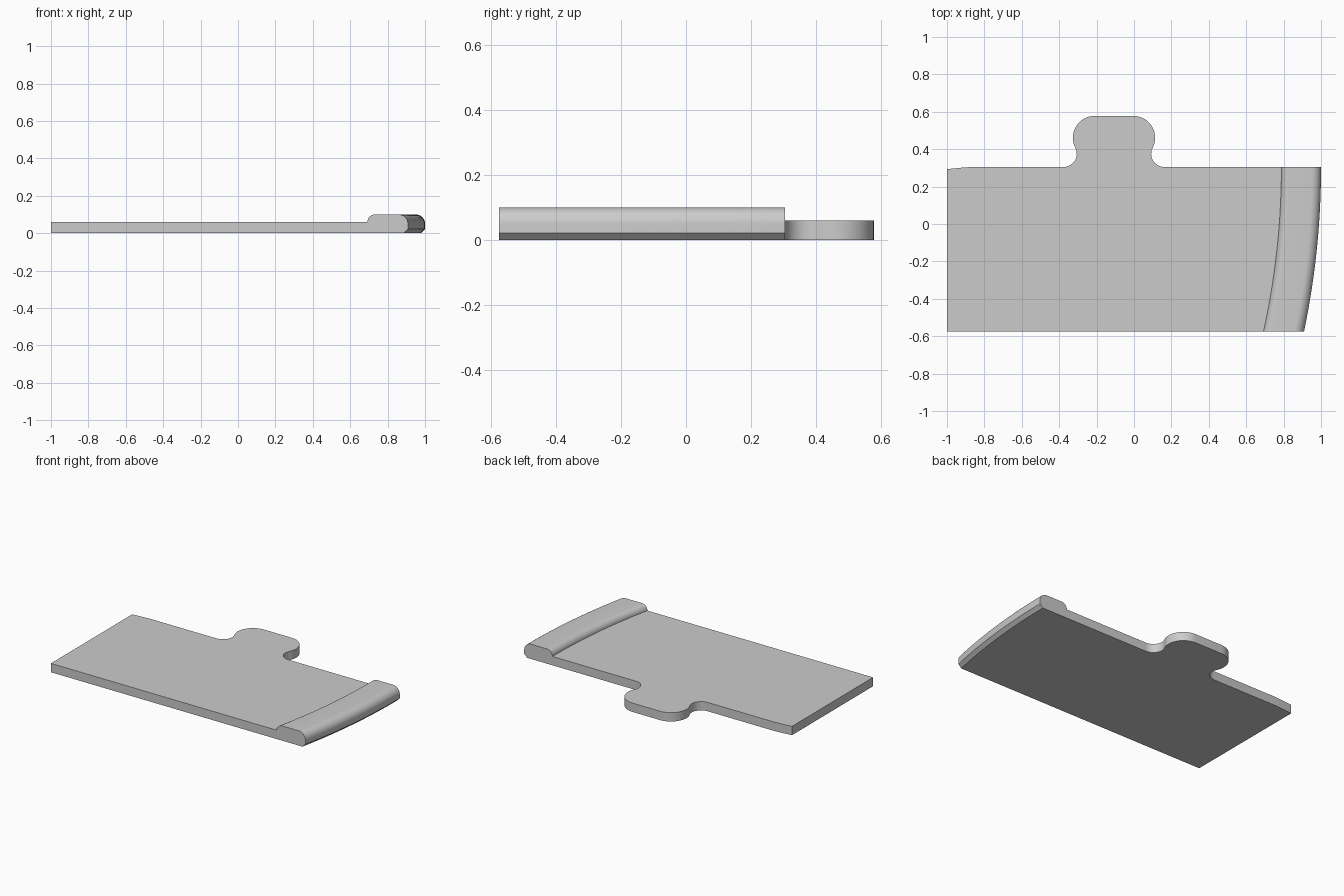
import bpy, bmesh
from math import sin, cos, sqrt, radians, atan2, degrees

if "Cube" in bpy.data.objects:
    bpy.data.objects.remove(bpy.data.objects["Cube"])

FRONT, BACK = -0.576, 0.305
PLATE_Z, RIM_Z = 0.06, 0.10
RIM_STEPS = 24


def arc(cx, cy, r, start, end, steps=12):
    angles = [radians(start + (end - start) * i / steps) for i in range(steps + 1)]
    return [(cx + r * cos(a), cy + r * sin(a)) for a in angles]


def rim_x(offset, y):
    """x of a concentric curve, offset outwards from the rim's inner edge."""
    radius = 4.09 + offset
    return -3.302 + sqrt(radius ** 2 - (y - BACK) ** 2)


def make_material(name, value):
    mat = bpy.data.materials.new(name)
    mat.use_nodes = True
    color = (value, value, value, 1)
    mat.diffuse_color = color
    mat.node_tree.nodes["Principled BSDF"].inputs["Base Color"].default_value = color
    return mat


# Right half of the tab: round shoulder, then a fillet into the plate
MID = -0.107
shoulder = (0.103, 0.461)
fillet = (0.269, 0.375)
join = degrees(atan2(fillet[1] - shoulder[1], fillet[0] - shoulder[0]))
half = arc(*shoulder, 0.117, 90, join, 16) + arc(*fillet, 0.07, 180 + join, 270, 12)[1:]
tab = [(MID + x, y) for x, y in reversed(half)] + [(MID - x, y) for x, y in half]

# Plate outline, starting with the curved edge shared with the rim
stations = [FRONT + (BACK - FRONT) * i / RIM_STEPS for i in range(RIM_STEPS + 1)]
outline = [(rim_x(0, y), y) for y in stations] + tab
outline += [(-0.87, BACK), (-0.935, 0.300), (-1, 0.293), (-1, FRONT)]

# Rim cross-section as (offset, height)
section = [(0, 0)] + arc(0.04, PLATE_Z, 0.04, 180, 90, 8)
section += arc(0.162, 0.05, 0.05, 90, 0, 12) + [(0.212, 0.022), (0.19, 0)]

bm = bmesh.new()

# Plate with its tab, open where the rim joins
low = [bm.verts.new((x, y, 0)) for x, y in outline]
high = [bm.verts.new((x, y, PLATE_Z)) for x, y in outline]
bm.faces.new(high)
bm.faces.new(list(reversed(low)))
for i in range(RIM_STEPS, len(outline)):
    j = (i + 1) % len(outline)
    bm.faces.new((low[i], low[j], high[j], high[i]))

# Curved raised rim with flat ends
rows = [[bm.verts.new((rim_x(o, y), y, z)) for o, z in section] for y in stations]
for a, b in zip(rows, rows[1:]):
    for k in range(1, len(section)):
        n = (k + 1) % len(section)
        bm.faces.new((a[k], b[k], b[n], a[n]))
bm.faces.new(rows[0])
bm.faces.new(list(reversed(rows[-1])))

bmesh.ops.remove_doubles(bm, verts=bm.verts, dist=0.0001)
bmesh.ops.recalc_face_normals(bm, faces=bm.faces)
mesh = bpy.data.meshes.new("plate_with_rim")
bm.to_mesh(mesh)
bm.free()
mesh.materials.append(make_material("light grey", 0.6))

plate = bpy.data.objects.new("plate_with_rim", mesh)
bpy.context.collection.objects.link(plate)
bpy.context.view_layer.objects.active = plate
plate.select_set(True)
bpy.ops.object.shade_smooth_by_angle(angle=radians(30))
